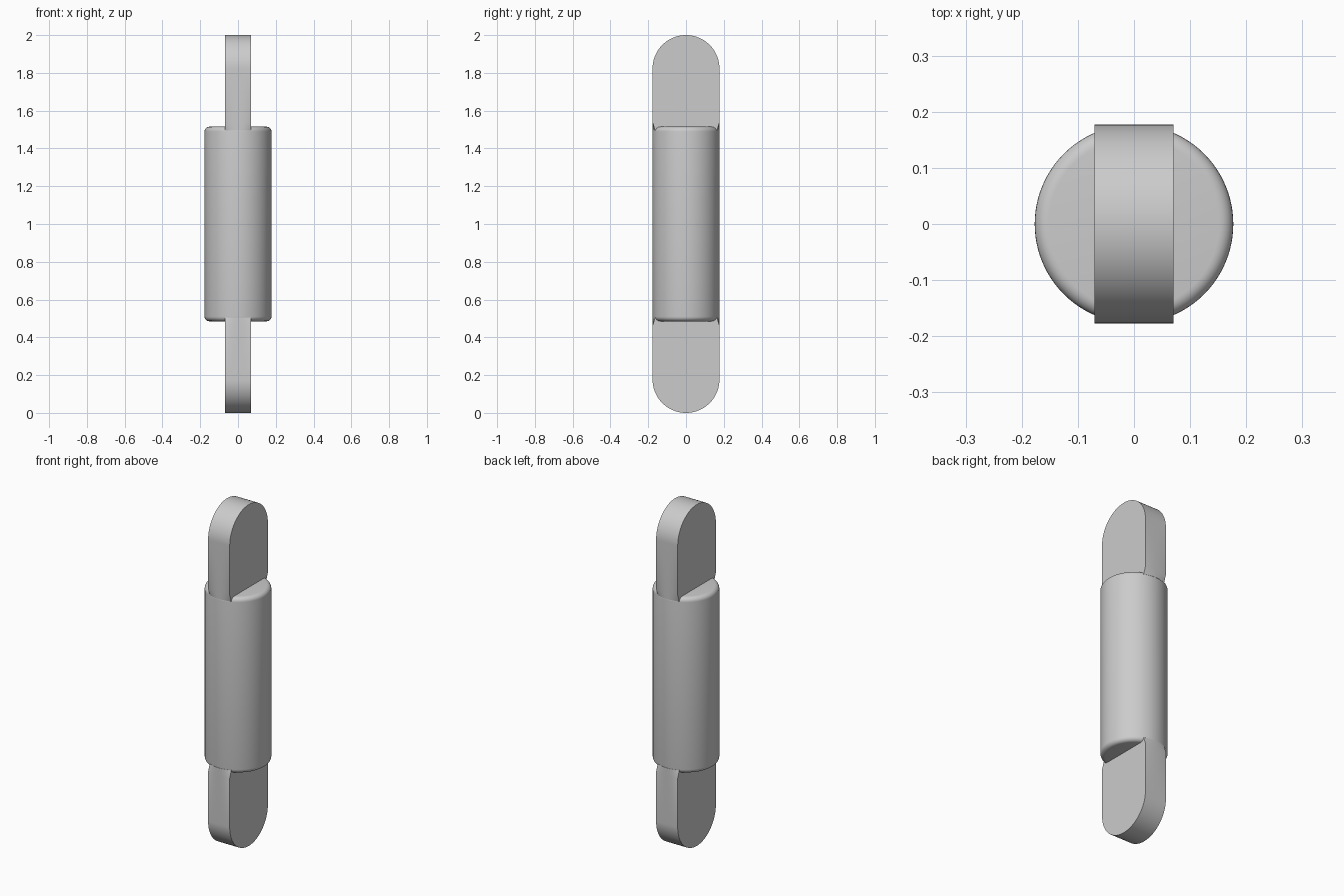
import bpy, bmesh, math

cube = bpy.data.objects.get("Cube")
if cube:
    bpy.data.objects.remove(cube, do_unlink=True)

R = 0.177            # radius of body and tab ends
HALF = 0.515         # half height of the body
FILLET = 0.025       # rounding of the body rims
TAB_X = 0.07         # half thickness of the tabs
MID = 1.0            # centre height

grey = bpy.data.materials.new("plain grey")
grey.use_nodes = True
grey.diffuse_color = (0.6, 0.6, 0.6, 1)
grey.node_tree.nodes["Principled BSDF"].inputs["Base Color"].default_value = (0.6, 0.6, 0.6, 1)


def finish(bm, name):
    bmesh.ops.recalc_face_normals(bm, faces=bm.faces)
    mesh = bpy.data.meshes.new(name)
    bm.to_mesh(mesh)
    bm.free()
    obj = bpy.data.objects.new(name, mesh)
    bpy.context.collection.objects.link(obj)
    obj.location.z = MID
    mesh.materials.append(grey)
    bpy.ops.object.select_all(action='DESELECT')
    obj.select_set(True)
    bpy.context.view_layer.objects.active = obj
    bpy.ops.object.shade_smooth_by_angle(angle=math.radians(30))
    return obj


# Cylindrical body with rounded rims
bm = bmesh.new()
bmesh.ops.create_cone(bm, cap_ends=True, segments=96, radius1=R, radius2=R, depth=2 * HALF)
rims = [e for e in bm.edges if abs(e.verts[0].co.z - e.verts[1].co.z) < 0.001]
bmesh.ops.bevel(bm, geom=rims, offset=FILLET, segments=6, profile=0.5, affect='EDGES')
finish(bm, "body")


# Rounded tab whose narrow sides blend from flat into the round body
def tab_outline(x):
    curve = math.sqrt(R * R - x * x)
    side = [(0.14, HALF - 0.04), (curve, HALF - 0.02), (R, HALF + 0.022)]
    arc = [(R * math.cos(a), 1 - R + R * math.sin(a))
           for a in (math.pi * i / 48 for i in range(49))]
    return side[:2] + [side[2]] + arc + [(-y, z) for y, z in reversed(side)]


def make_tab(name, up):
    bm = bmesh.new()
    steps = 12
    rings = []
    for i in range(steps + 1):
        x = -TAB_X + 2 * TAB_X * i / steps
        rings.append([bm.verts.new((x, y, up * z)) for y, z in tab_outline(x)])
    for a, b in zip(rings, rings[1:]):
        for j in range(len(a)):
            k = (j + 1) % len(a)
            bm.faces.new((a[j], a[k], b[k], b[j]))
    bm.faces.new(rings[0])
    bm.faces.new(rings[-1])
    finish(bm, name)


make_tab("upper_tab", 1)
make_tab("lower_tab", -1)
